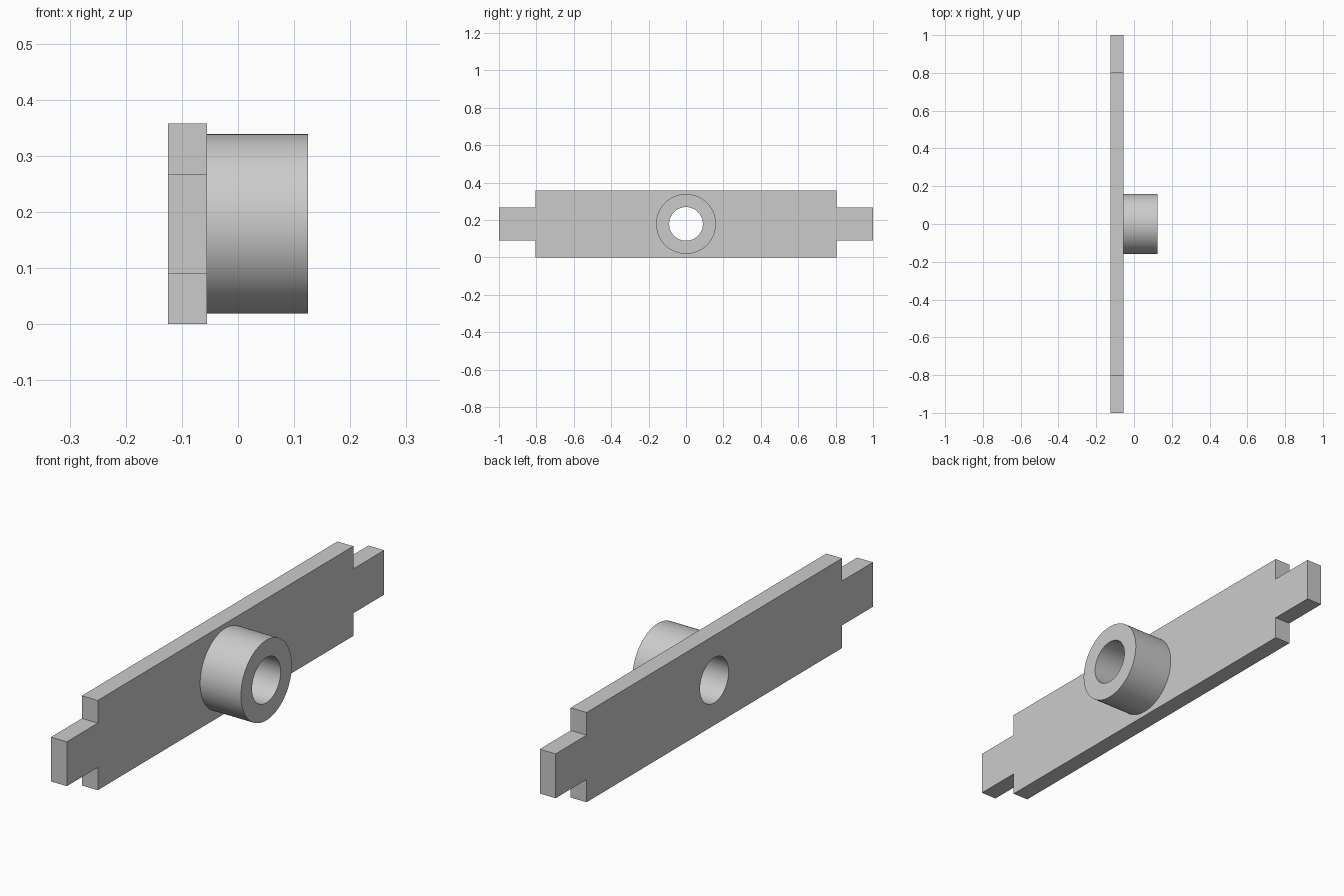
import bpy
import bmesh
from math import cos, sin, tau, radians
from mathutils import Matrix

cube = bpy.data.objects.get("Cube")
if cube:
    bpy.data.objects.remove(cube, do_unlink=True)

MID_Z = 0.179           # height of the bore axis
BORE, HUB = 0.09, 0.16  # radii
BACK, JOIN, FRONT = -0.125, -0.055, 0.125  # x of the plate back, hub seat, hub end

grey = bpy.data.materials.new("plain grey")
grey.use_nodes = True
colour = (0.6, 0.6, 0.6, 1)
grey.diffuse_color = colour
grey.node_tree.nodes["Principled BSDF"].inputs["Base Color"].default_value = colour


def circle(radius, sides=96):
    return [(radius * cos(tau * i / sides), radius * sin(tau * i / sides))
            for i in range(sides)]


def extrude_profile(name, outlines, x0, x1):
    """Fill (y, z) outlines, inner ones as holes, and extrude them along x."""
    curve = bpy.data.curves.new(name + "_profile", "CURVE")
    curve.dimensions = "2D"
    curve.fill_mode = "BOTH"
    curve.extrude = (x1 - x0) / 2
    for points in outlines:
        spline = curve.splines.new("POLY")
        spline.points.add(len(points) - 1)
        for point, (y, z) in zip(spline.points, points):
            point.co = (y, z, 0, 1)
        spline.use_cyclic_u = True
    helper = bpy.data.objects.new(name + "_profile", curve)
    bpy.context.collection.objects.link(helper)
    graph = bpy.context.evaluated_depsgraph_get()
    mesh = bpy.data.meshes.new_from_object(helper.evaluated_get(graph))
    bpy.data.objects.remove(helper, do_unlink=True)
    bpy.data.curves.remove(curve)

    # Profile plane becomes the yz plane, extrusion runs along x
    place = Matrix(((0, 0, 1, (x0 + x1) / 2), (1, 0, 0, 0),
                    (0, 1, 0, MID_Z), (0, 0, 0, 1)))
    bm = bmesh.new()
    bm.from_mesh(mesh)
    bmesh.ops.remove_doubles(bm, verts=bm.verts, dist=0.0001)
    bm.transform(place)
    bmesh.ops.recalc_face_normals(bm, faces=bm.faces)
    bm.to_mesh(mesh)
    bm.free()
    mesh.name = name
    mesh.materials.clear()
    mesh.materials.append(grey)

    part = bpy.data.objects.new(name, mesh)
    bpy.context.collection.objects.link(part)
    bpy.ops.object.select_all(action="DESELECT")
    part.select_set(True)
    bpy.context.view_layer.objects.active = part
    bpy.ops.object.shade_smooth_by_angle(angle=radians(30))
    return part


# Long flat plate with a narrower tab at each end
quarter = [(1.0, 0.0885), (0.805, 0.0885), (0.805, MID_Z)]
half = quarter + [(-y, z) for y, z in reversed(quarter)]
plate_outline = half + [(-y, -z) for y, z in half]
extrude_profile("mounting_plate", [plate_outline, circle(BORE)], BACK, JOIN)

# Round hub around the bore
extrude_profile("hub_collar", [circle(HUB), circle(BORE)], JOIN, FRONT)
